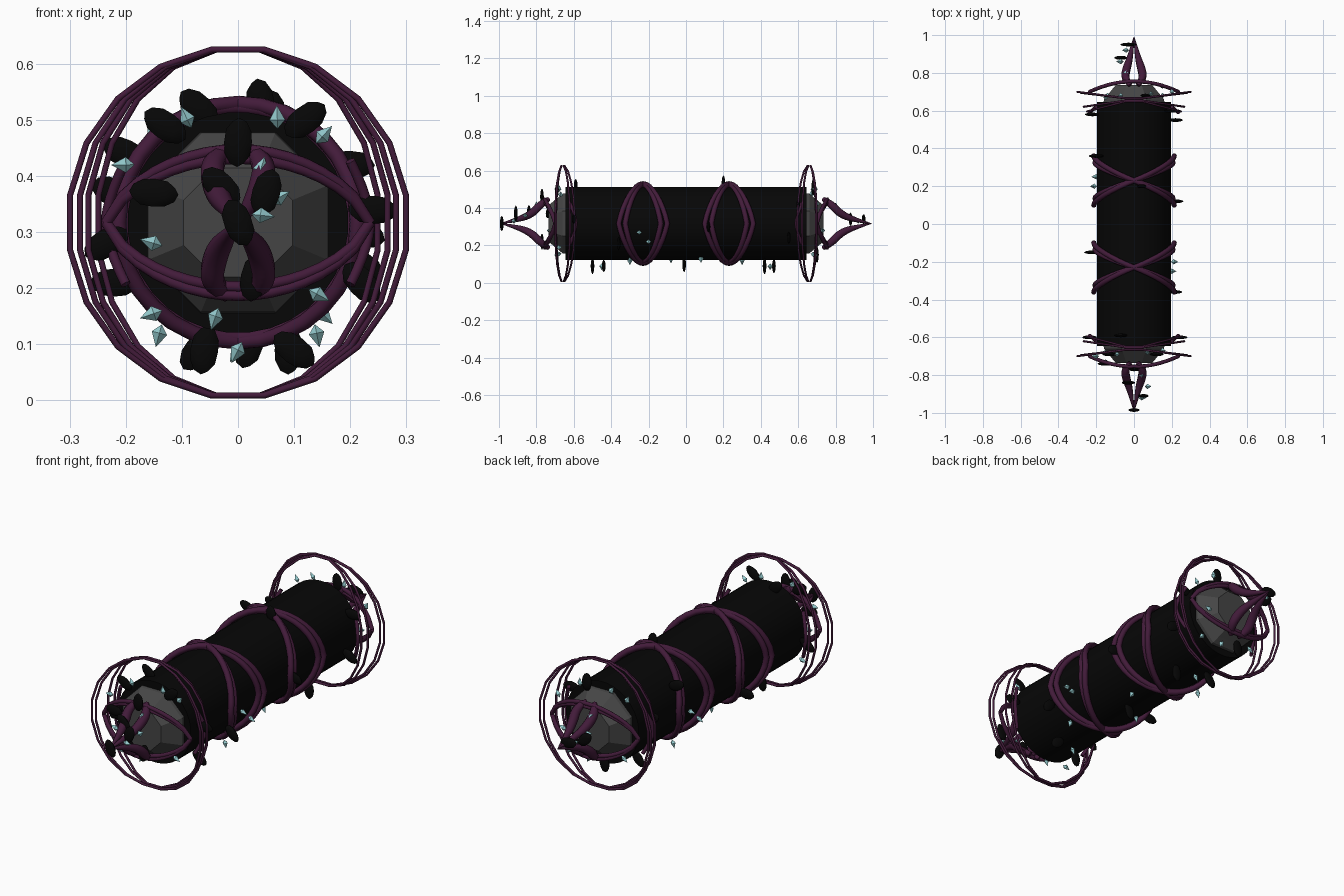
import bpy, bmesh, random
from math import sin, cos, pi, copysign
from mathutils import Vector, Matrix

if "Cube" in bpy.data.objects:
    bpy.data.objects.remove(bpy.data.objects["Cube"])

random.seed(4)
ZC = 0.317


def material(name, col):
    m = bpy.data.materials.new(name)
    m.diffuse_color = (*col, 1)
    m.use_nodes = True
    m.node_tree.nodes["Principled BSDF"].inputs["Base Color"].default_value = m.diffuse_color
    return m


BLACK = material("black", (0.002, 0.002, 0.002))
GREY = material("dark_grey", (0.06, 0.06, 0.06))
PURPLE = material("purple", (0.055, 0.011, 0.042))
TEAL = material("teal", (0.3, 0.6, 0.62))


def finish(name, bm, mat=None, smooth=False):
    bmesh.ops.recalc_face_normals(bm, faces=bm.faces)
    me = bpy.data.meshes.new(name)
    bm.to_mesh(me)
    bm.free()
    ob = bpy.data.objects.new(name, me)
    bpy.context.collection.objects.link(ob)
    if mat:
        me.materials.append(mat)
    if smooth:
        bpy.ops.object.select_all(action='DESELECT')
        bpy.context.view_layer.objects.active = ob
        ob.select_set(True)
        bpy.ops.object.shade_smooth_by_angle()
    return ob


def lathe(name, profile, sides, mat=None, smooth=False):
    """Revolve (radius, y) points around the body axis."""
    bm = bmesh.new()
    rings = [[bm.verts.new((r * cos(2 * pi * (i + .5) / sides), y,
                            ZC + r * sin(2 * pi * (i + .5) / sides)))
              for i in range(sides)] for r, y in profile]
    for a, b in zip(rings, rings[1:]):
        for i in range(sides):
            j = (i + 1) % sides
            bm.faces.new((a[i], a[j], b[j], b[i]))
    bm.faces.new(rings[0])
    bm.faces.new(rings[-1])
    return finish(name, bm, mat, smooth)


def vine(name, pts, radii, closed=False, kind='POLY'):
    """Purple tube through points."""
    cu = bpy.data.curves.new(name, 'CURVE')
    cu.dimensions = '3D'
    cu.bevel_depth = 1
    cu.bevel_resolution = 2
    cu.use_fill_caps = True
    cu.resolution_u = 4
    sp = cu.splines.new(kind)
    sp.points.add(len(pts) - 1)
    if kind == 'NURBS':
        sp.order_u = 3
        sp.use_endpoint_u = True
    for i, (p, q) in enumerate(zip(sp.points, pts)):
        p.co = (*q, 1)
        p.radius = radii[i] if isinstance(radii, list) else radii
    sp.use_cyclic_u = closed
    cu.materials.append(PURPLE)
    ob = bpy.data.objects.new(name, cu)
    bpy.context.collection.objects.link(ob)


# Cylinder body and faceted grey ends
lathe("body", [(0.197, -0.645), (0.197, 0.645)], 32, BLACK, True)
for s in (-1, 1):
    lathe("end_cap", [(0.175, s * 0.64), (0.172, s * 0.66), (0.145, s * 0.69),
                      (0.105, s * 0.735)], 8, GREY)

for s in (-1, 1):
    # Crossing pairs of thick vines around the body
    for tilt in (-1, 1):
        for amp, rad in ((0.13, 0.213), (0.095, 0.207)):
            pts = []
            for i in range(32):
                t = 2 * pi * i / 32
                c = cos(t)
                d = 0.65 * c + 0.35 * copysign(1 - abs(sin(t)), c)
                pts.append((rad * c, s * 0.23 + tilt * amp * d, ZC + rad * sin(t)))
            vine("body_vine", pts, 0.014, True)
    # Large thin hoops at each end, bowed along the axis
    for half, bow in ((0.303, 0.04), (0.285, 0.035), (0.27, -0.04), (0.252, -0.065)):
        pts = []
        for i in range(20):
            t = 2 * pi * (i + 0.5) / 20
            pts.append((half * cos(t), s * (0.66 + bow * abs(cos(t))), ZC + 0.312 * sin(t)))
        vine("end_hoop", pts, 0.0055, True)
    # Short vines hugging the body sides near the ends
    for x in (-1, 1):
        vine("side_vine", [(x * 0.2, s * 0.62, ZC + 0.11), (x * 0.235, s * 0.59, ZC + 0.04),
                           (x * 0.235, s * 0.59, ZC - 0.04), (x * 0.2, s * 0.62, ZC - 0.11)],
             0.009, False, 'NURBS')
    # Eye-shaped arcs over the end face
    for u in (-1, 1):
        for k in (1, 0.88):
            pts = [(0.235 * x, s * (0.755 - 0.055 * x * x),
                    ZC + u * k * 0.13 * (1 - x * x) ** 0.7)
                   for x in [i / 8 for i in range(-8, 9)]]
            vine("end_arc", pts, 0.010)
    # Claws that taper to the tip
    for u in (-1, 1):
        for x in (-1, 1):
            vine("tip_claw", [(x * 0.02, s * 0.735, ZC + u * 0.13),
                              (x * 0.05, s * 0.77, ZC + u * 0.11),
                              (x * 0.04, s * 0.82, ZC + u * 0.055),
                              (x * 0.018, s * 0.89, ZC + u * 0.022),
                              (0, s * 0.99, ZC)],
                 [0.012, 0.022, 0.023, 0.016, 0.002], False, 'NURBS')


def leaf(bm, m):
    bmesh.ops.create_icosphere(bm, subdivisions=2, radius=1,
                               matrix=m @ Matrix.Diagonal((0.026, 0.010, 0.044, 1)))


def crystal(bm, m):
    bmesh.ops.create_cone(bm, segments=4, radius1=0.014, radius2=0, depth=0.026,
                          matrix=m @ Matrix.Translation((0, 0, 0.013)))
    bmesh.ops.create_cone(bm, segments=4, radius1=0, radius2=0.014, depth=0.016,
                          matrix=m @ Matrix.Translation((0, 0, -0.008)))


def scatter(name, places, maker, mat, smooth):
    """Stand items outward from the axis, flat side facing along it, with some wobble."""
    bm = bmesh.new()
    for x, y, z in places:
        out = Vector((x, 0, z - ZC + 0.001)).normalized()
        axis = Vector((0, 1, 0))
        rot = Matrix((axis.cross(out), axis, out)).transposed().to_4x4()
        wobble = Matrix.Rotation(random.uniform(-0.6, 0.6), 4, 'Y')
        maker(bm, Matrix.Translation((x, y, z)) @ rot @ wobble)
    finish(name, bm, mat, smooth)


# Leaves and crystals as (x, y, z)
leaves = [(0.04, 0.20, 0.53), (-0.07, -0.59, 0.52), (-0.20, 0.36, 0.44), (-0.235, -0.60, 0.28),
          (0.10, -0.44, 0.09), (-0.06, -0.50, 0.09), (0.20, 0.60, 0.42), (0.22, -0.36, 0.21),
          (0.12, -0.69, 0.50), (-0.13, -0.69, 0.49), (0, -0.77, 0.46), (-0.15, -0.74, 0.37),
          (0, -0.985, 0.317), (0.05, -0.91, 0.37), (-0.03, -0.84, 0.38), (0.03, -0.77, 0.22),
          (0.09, 0.42, 0.09), (-0.07, 0.47, 0.09), (0.02, -0.01, 0.10), (0.06, 0.68, 0.51),
          (-0.05, 0.70, 0.15), (-0.22, 0.58, 0.37), (0.22, 0.12, 0.30), (-0.22, -0.15, 0.21),
          (-0.07, 0.88, 0.34), (-0.03, 0.95, 0.34), (0.24, -0.60, 0.34), (0.22, 0.55, 0.24)]
crystals = [(-0.09, -0.69, 0.50), (0.07, -0.68, 0.50), (0.15, -0.67, 0.47), (-0.20, -0.70, 0.42),
            (-0.15, -0.73, 0.28), (0.04, -0.92, 0.33), (0.07, -0.86, 0.36), (0.14, -0.68, 0.19),
            (-0.15, -0.68, 0.155), (-0.04, -0.69, 0.15), (0, -0.45, 0.09), (0.14, -0.30, 0.12),
            (0.21, -0.20, 0.22), (0.04, -0.80, 0.41), (-0.20, 0.25, 0.27), (0.08, 0.08, 0.13)]
scatter("leaves", leaves, leaf, BLACK, True)
# Crystals repeat turned half round at the back
scatter("crystals", crystals + [(-x, -y, z) for x, y, z in crystals], crystal, TEAL, False)
